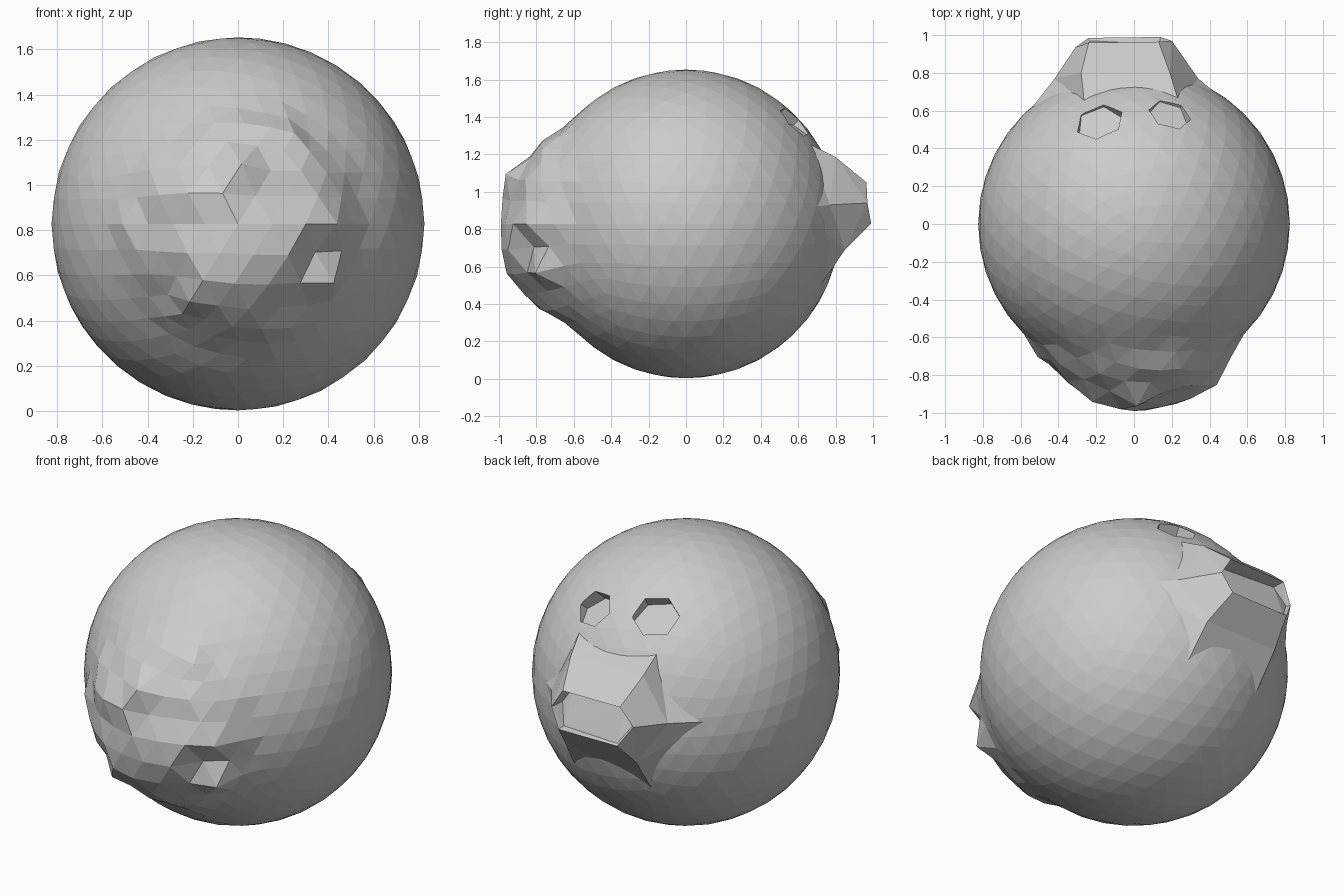
import bpy, bmesh, math, random
from mathutils import Vector

if "Cube" in bpy.data.objects:
    bpy.data.objects.remove(bpy.data.objects["Cube"])

R, CZ = 0.825, 0.828
random.seed(4)


def make_object(name, bm):
    bmesh.ops.recalc_face_normals(bm, faces=bm.faces)
    mesh = bpy.data.meshes.new(name)
    bm.to_mesh(mesh)
    bm.free()
    ob = bpy.data.objects.new(name, mesh)
    bpy.context.collection.objects.link(ob)
    return ob


# Sculpted details on the front patch: x, z, outward push
DETAILS = [(0.02, 1.04, .04), (0.2, 1.04, .04), (0.15, 0.95, -.07),
           (-0.05, 0.93, .03), (0.22, 0.88, .03), (0.3, 0.92, .03),
           (0.28, 0.76, -.06), (0.42, 0.82, .05), (0.36, 0.62, .05),
           (-0.08, 0.64, .04), (0.1, 0.72, .03), (-0.2, 0.5, .04),
           (-0.36, 0.42, .03), (0.22, 1.21, .05), (0.42, 0.45, .03),
           (-0.5, 0.82, .04), (-0.3, 0.85, -.03), (0.05, 0.5, .02)]

# Ball body with a rough, pushed-out front patch
bm = bmesh.new()
bmesh.ops.create_icosphere(bm, subdivisions=4, radius=R)
axis = Vector((0.02, -1, -0.03)).normalized()
for v in bm.verts:
    n = v.co.normalized()
    ang = n.angle(axis)
    if ang < 0.8:
        t = min(1, max(0, (0.8 - ang) / 0.62))
        push = 0.145 * t * t * (3 - 2 * t)
        push += random.uniform(-0.022, 0.022) * min(1, 2 * t)
        for x, z, h in DETAILS:
            d2 = (v.co.x - x) ** 2 + (v.co.z + CZ - z) ** 2
            push += h * math.exp(-d2 / 0.0035) * min(1, 2.5 * t)
        v.co = n * min(R + max(push, -0.01), 1.0)
for v in bm.verts:
    v.co.y = max(v.co.y, -0.995)
    v.co.z += CZ
body = make_object("body", bm)


# Six-sided eye sockets with a sloping floor
def eye_socket(name, direction, radius):
    n = Vector(direction).normalized()
    side = Vector((0, 0, 1)).cross(n).normalized()
    up = n.cross(side)
    c = n * R + Vector((0, 0, CZ))
    bm = bmesh.new()
    top, low = [], []
    for i in range(6):
        a = i * math.pi / 3 + 0.15
        p = c + radius * (side * math.cos(a) + up * math.sin(a) * 0.92)
        depth = 0.015 + 0.045 * (1 + math.sin(a - 0.35))
        top.append(bm.verts.new(p + n * 0.1))
        low.append(bm.verts.new(p - n * depth))
    bm.faces.new(top)
    bmesh.ops.convex_hull(bm, input=bm.verts[:])
    cutter = make_object(name, bm)
    cutter.hide_render = True
    cutter.hide_set(True)
    mod = body.modifiers.new(name, 'BOOLEAN')
    mod.operation = 'DIFFERENCE'
    mod.solver = 'EXACT'
    mod.object = cutter


eye_socket("left_eye_cutter", (-0.175, 0.52, 0.56), 0.13)
eye_socket("right_eye_cutter", (0.19, 0.58, 0.545), 0.115)

# Snout: lofted rings from the body to a recessed six-sided mouth
root_dirs = [(.24, .66, .44), (-.27, .66, .44), (-.58, .58, .08),
             (-.27, .68, -.42), (.24, .68, -.42), (.55, .6, .08)]
root = [Vector(d).normalized() * 0.815 + Vector((0, 0, CZ)) for d in root_dirs]
middle = [(.19, .8, 1.185), (-.28, .8, 1.185), (-.42, .77, .93),
          (-.27, .85, .69), (.2, .85, .69), (.34, .77, .93)]
mouth = [(.13, .965, 1.05), (-.24, .96, 1.05), (-.31, .935, .94),
         (-.24, .985, .83), (.14, .99, .83), (.2, .97, .94)]
depths = [.1, .07, .02, .015, .04, .09]
floor = [(x * .95, y - d, .94 + (z - .94) * .93)
         for (x, y, z), d in zip(mouth, depths)]
bm = bmesh.new()
rings = [[bm.verts.new(p) for p in ring] for ring in (root, middle, mouth, floor)]
for a, b in zip(rings, rings[1:]):
    for i in range(6):
        j = (i + 1) % 6
        bm.faces.new((a[i], a[j], b[j], b[i]))
bm.faces.new(rings[-1])
bmesh.ops.triangulate(bm, faces=bm.faces[:])
make_object("snout", bm)
